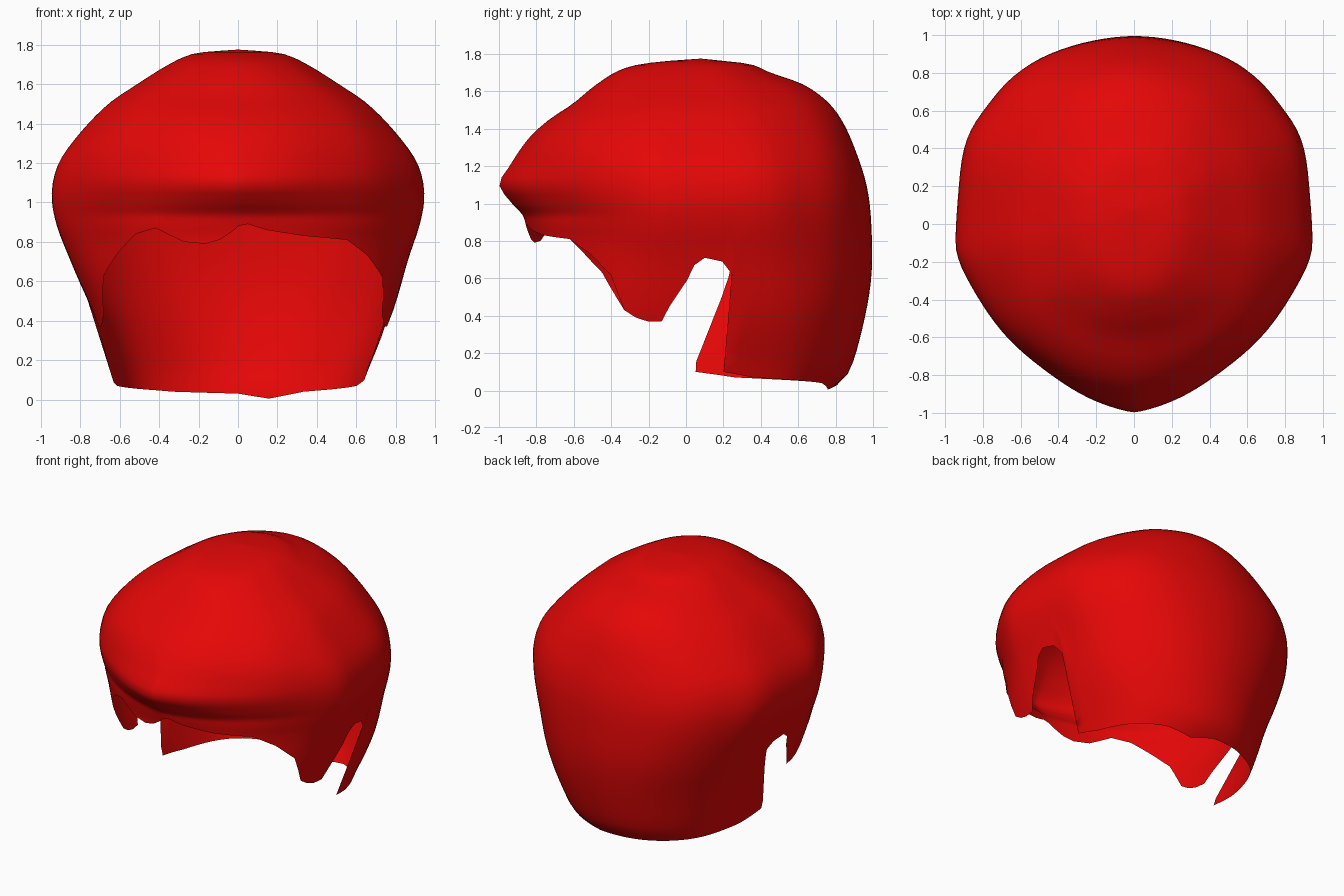
import bpy, bmesh, math

cube = bpy.data.objects.get("Cube")
if cube:
    bpy.data.objects.remove(cube, do_unlink=True)

TOP = 1.775
BROW = 1.0          # rows are level above this height
LOW_ROWS, HIGH_ROWS = 16, 26

# Profiles as (height, distance) pairs
FRONT = [(0, -.82), (.8, -.84), (.9, -.86), (.94, -.875), (1, -.93), (1.1, -.998), (1.19, -.95),
         (1.35, -.84), (1.45, -.73), (1.53, -.61), (1.65, -.46), (1.73, -.31), (1.76, -.13), (TOP, .08)]
BACK = [(0, .77), (.08, .86), (.3, .935), (.6, .99), (.9, .99), (1.1, .965), (1.3, .9), (1.45, .83),
        (1.55, .75), (1.64, .62), (1.7, .45), (1.75, .32), (TOP, .08)]
WIDTH = [(0, .62), (.1, .64), (.3, .71), (.5, .78), (.7, .85), (.9, .92), (1.05, .94), (1.2, .905),
         (1.35, .8), (1.5, .655), (1.6, .51), (1.7, .35), (1.75, .24), (1.765, .15), (TOP, 0)]
MIDDLE = [(0, -.1), (1.2, -.1), (1.6, 0), (TOP, .08)]
# Outline roundness by height: x = (1 - t^power)^root
FRONT_POWER = [(0, 1.9), (.85, 1.8), (1.1, 1.65), (1.35, 2), (1.6, 2.2), (TOP, 2.2)]
FRONT_ROOT = [(0, .6), (.85, .62), (1.1, .69), (1.35, .58), (1.6, .5), (TOP, .5)]
BACK_POWER = [(0, 3.2), (1.2, 3.2), (1.5, 2.5), (TOP, 2.1)]

# Hem as (degrees round from the front, height): fringe, sideburn, ear notch, nape
HEM_LEFT = [(0, .88), (6, .89), (14, .86), (28, .83), (45, .81), (56, .73), (66, .62), (72, .43),
            (77, .39), (82, .37), (88, .37), (91, .45), (96, .59), (98, .67), (101, .71), (106, .69),
            (109, .62), (111, .1), (121, .07), (154, .04), (168, .005), (180, .03)]
HEM_RIGHT = [(0, .88), (10, .81), (16, .79), (24, .8), (34, .87), (42, .84), (52, .74),
             (62, .63)] + HEM_LEFT[7:-2] + [(180, .03)]


def curve(table, z):
    """Smooth interpolation through a table."""
    i = 0
    while i < len(table) - 2 and z > table[i + 1][0]:
        i += 1

    def slope(k):
        a, b = table[max(k - 1, 0)], table[min(k + 1, len(table) - 1)]
        return (b[1] - a[1]) / (b[0] - a[0])
    (z0, v0), (z1, v1) = table[i], table[i + 1]
    h = z1 - z0
    t = (z - z0) / h
    if i == len(table) - 2:
        return v0 + (v1 - v0) * t
    return (v0 * (1 + 2 * t) * (1 - t) ** 2 + h * slope(i) * t * (1 - t) ** 2
            + v1 * t * t * (3 - 2 * t) + h * slope(i + 1) * t * t * (t - 1))


def bump(value, centre, spread):
    return math.exp(-((value - centre) / spread) ** 2)


def surface(deg, z, side):
    """Point on the hair at an angle and height."""
    if deg > 100:      # nape locks curl forward, further on the right
        curl = 3 if side > 0 else 12
        deg -= curl * min(max((.42 - z) / .25, 0), 1) * min(1, max(0, 1 - (deg - 111) / 35))
    t = -math.cos(math.radians(deg))
    mid = curve(MIDDLE, z)
    if t > 0:
        reach, power, root = curve(BACK, z) - mid, curve(BACK_POWER, z), .52
    else:
        reach, power, root = mid - curve(FRONT, z), curve(FRONT_POWER, z), curve(FRONT_ROOT, z)
    x = side * curve(WIDTH, z) * max(0, 1 - abs(t) ** power) ** root
    y = t * reach
    # Soft groove behind the ear, hollow temple and gentle waves
    k = 1 - .012 * bump(deg, 132, 9) * bump(z, .95, .4)
    k -= .03 * bump(deg, 62, 14) * bump(z, .85, .2)
    k += .005 * math.sin(math.radians(deg) * 11 + 3 * z) * math.sin(math.radians(deg))
    lean = .025 * bump(z, .4, .25)      # lower half sits slightly to the left
    return x * k + lean, mid + y * k, z


def columns(hem):
    """Resample the hem, keeping its corners."""
    out = []
    for (a, za), (b, zb) in zip(hem, hem[1:]):
        steps = max(1, round((b - a) / 3))
        out += [(a + (b - a) * i / steps, za + (zb - za) * i / steps) for i in range(steps)]
    return out + [hem[-1]]


def heights(low):
    """Row heights from the hem to the crown."""
    lower = [low + (BROW - low) * i / LOW_ROWS for i in range(LOW_ROWS)]
    upper = [BROW + (TOP - BROW) * math.sin(i / HIGH_ROWS * math.pi / 2) for i in range(HIGH_ROWS + 1)]
    return lower + upper


# Hair shell, one open sheet from hem to crown
bm = bmesh.new()
for side, hem in ((1, HEM_LEFT), (-1, HEM_RIGHT)):
    grid = [[bm.verts.new(surface(deg, z, side)) for z in heights(low)] for deg, low in columns(hem)]
    for c, d in zip(grid, grid[1:]):
        for i in range(LOW_ROWS + HIGH_ROWS):
            quad = [c[i], d[i], d[i + 1], c[i + 1]]
            bm.faces.new(quad if side > 0 else quad[::-1])
bmesh.ops.remove_doubles(bm, verts=bm.verts, dist=.0015)
mesh = bpy.data.meshes.new("hair")
bm.to_mesh(mesh)
bm.free()
hair = bpy.data.objects.new("hair", mesh)
bpy.context.collection.objects.link(hair)

# Colour
red = bpy.data.materials.new("bright red")
red.use_nodes = True
colour = (.78, .002, .002, 1)
red.diffuse_color = colour
red.node_tree.nodes["Principled BSDF"].inputs["Base Color"].default_value = colour
mesh.materials.append(red)

bpy.context.view_layer.objects.active = hair
hair.select_set(True)
bpy.ops.object.shade_smooth_by_angle(angle=math.radians(60))
